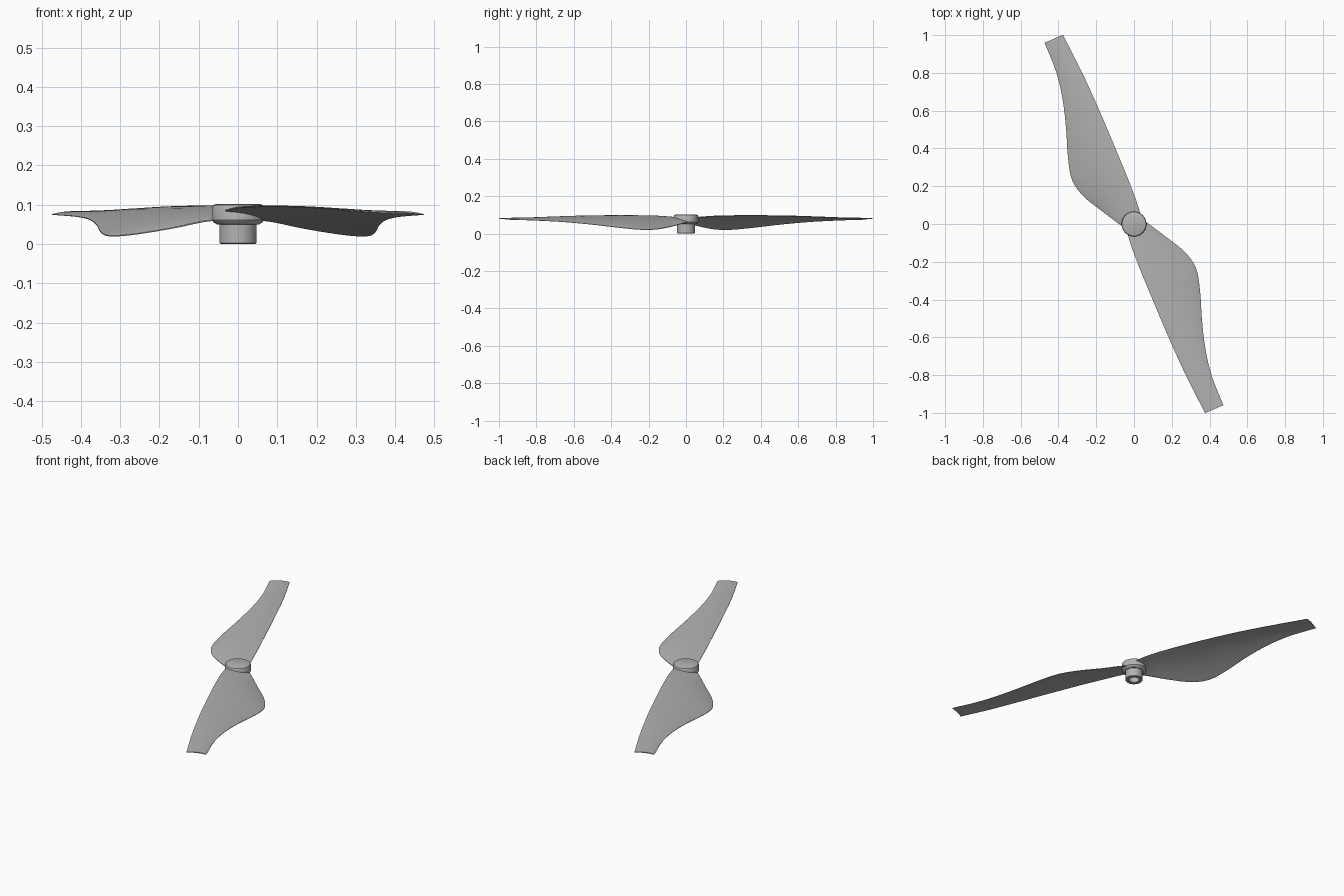
import bpy, bmesh, math
from mathutils import Vector

if "Cube" in bpy.data.objects:
    bpy.data.objects.remove(bpy.data.objects["Cube"])

grey = bpy.data.materials.new("grey_plastic")
grey.use_nodes = True
grey.diffuse_color = (0.45, 0.45, 0.45, 1)
grey.node_tree.nodes["Principled BSDF"].inputs["Base Color"].default_value = grey.diffuse_color


def finish(bm, name, angle):
    bmesh.ops.recalc_face_normals(bm, faces=bm.faces)
    mesh = bpy.data.meshes.new(name)
    bm.to_mesh(mesh)
    bm.free()
    mesh.materials.append(grey)
    obj = bpy.data.objects.new(name, mesh)
    bpy.context.collection.objects.link(obj)
    bpy.ops.object.select_all(action='DESELECT')
    obj.select_set(True)
    bpy.context.view_layer.objects.active = obj
    bpy.ops.object.shade_smooth_by_angle(angle=math.radians(angle))
    return obj


# Blade stations: radius, leading offset, leading z, trailing offset, trailing z
STATIONS = [Vector(s) for s in (
    (0.00, -0.040, 0.082, 0.055, 0.062),
    (0.05, -0.054, 0.086, 0.083, 0.056),
    (0.13, -0.062, 0.093, 0.128, 0.040),
    (0.245, -0.067, 0.096, 0.188, 0.024),
    (0.35, -0.069, 0.097, 0.207, 0.021),
    (0.47, -0.071, 0.096, 0.177, 0.032),
    (0.60, -0.072, 0.094, 0.130, 0.048),
    (0.75, -0.071, 0.089, 0.084, 0.062),
    (0.90, -0.066, 0.083, 0.056, 0.070),
    (1.068, -0.055, 0.078, 0.050, 0.075))]


def smooth_stations(points, steps):
    """Catmull-Rom interpolation through the stations."""
    padded = [points[0] * 2 - points[1]] + points + [points[-1] * 2 - points[-2]]
    result = []
    for a, b, c, d in zip(padded, padded[1:], padded[2:], padded[3:]):
        for i in range(steps):
            t = i / steps
            result.append((b * 2 + (c - a) * t + (a * 2 - b * 5 + c * 4 - d) * t ** 2
                           + (b * 3 - a - c * 3 + d) * t ** 3) / 2)
    return result + [points[-1]]


def blade(name, sign):
    span = Vector((-0.4, 0.917, 0))
    chord = Vector((-0.917, -0.4, 0))
    n = 12
    bm = bmesh.new()
    rings = []
    for r, lead, lead_z, trail, trail_z in smooth_stations(STATIONS, 5):
        thick = 0.010 - 0.005 * r
        camber = 0.045 * (trail - lead)
        ring = []
        # over the upper surface, then back along the lower one
        for side, steps in ((1, range(n + 1)), (-1, range(n, -1, -1))):
            for i in steps:
                t = (1 - math.cos(math.pi * i / n)) / 2
                p = span * r + chord * (lead + (trail - lead) * t)
                bulge = 4 * t * (1 - t)
                z = lead_z + (trail_z - lead_z) * t + camber * bulge
                z += side * thick * (0.15 + 0.35 * math.sqrt(bulge))
                ring.append(bm.verts.new((sign * p.x, sign * p.y, z)))
        rings.append(ring)
    for a, b in zip(rings, rings[1:]):
        for i in range(len(a)):
            j = (i + 1) % len(a)
            bm.faces.new((a[i], a[j], b[j], b[i]))
    bm.faces.new(rings[0])
    bm.faces.new(rings[-1])
    return finish(bm, name, 40)


blade("back_blade", 1)
blade("front_blade", -1)

# Hub cap, collar and hollow shaft turned from one profile
PROFILE = ((0, 0.102), (0.056, 0.102), (0.063, 0.099), (0.066, 0.093), (0.066, 0.061),
           (0.062, 0.055), (0.054, 0.050), (0.047, 0.050), (0.047, 0.003), (0.044, 0),
           (0.030, 0), (0.027, 0.003), (0.027, 0.045), (0, 0.045))
bm = bmesh.new()
verts = [bm.verts.new((x, 0, z)) for x, z in PROFILE]
edges = [bm.edges.new(pair) for pair in zip(verts, verts[1:])]
bmesh.ops.spin(bm, geom=verts + edges, cent=(0, 0, 0), axis=(0, 0, 1),
               angle=math.tau, steps=48)
bmesh.ops.remove_doubles(bm, verts=bm.verts, dist=0.0001)
finish(bm, "hub", 30)
